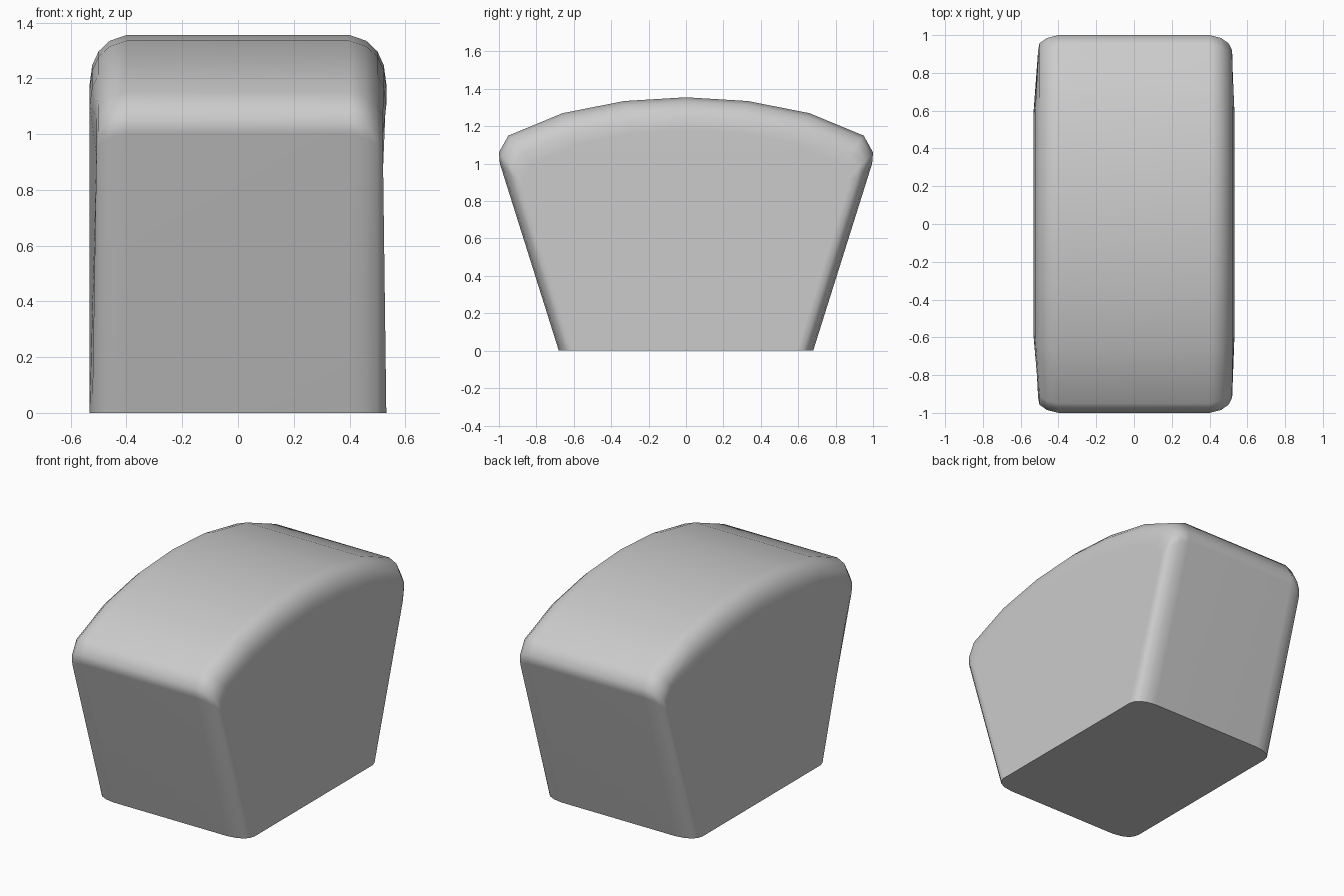
import bpy, bmesh

cube = bpy.data.objects.get("Cube")
if cube:
    bpy.data.objects.remove(cube, do_unlink=True)

# Stone colour
stone = bpy.data.materials.new("stone grey")
stone.use_nodes = True
grey = (0.6, 0.6, 0.6, 1)
stone.diffuse_color = grey
stone.node_tree.nodes["Principled BSDF"].inputs["Base Color"].default_value = grey

# Half of the wedge outline (y, z), from base to crown, then mirrored
half = [(0.68, 0), (0.995, 1.0), (1.0, 1.06), (0.95, 1.15), (0.66, 1.27), (0.33, 1.335)]
outline = half + [(0, 1.355)] + [(-y, z) for y, z in reversed(half)]

# Rounded side edge: distance from the middle, and outline scale
rounding = [(0.40, 1), (0.46, 0.985), (0.5, 0.957), (0.523, 0.92), (0.532, 0.87)]
sections = [(-x, s) for x, s in reversed(rounding)] + rounding


def section_x(x, y, z):
    """Pull the upper corners of the side faces in a little."""
    if abs(x) > 0.51 and abs(y) > 0.9 and z > 0.9:
        return -0.508 if x < 0 else 0.52
    return x


# Wedge block, lofted from side to side
bm = bmesh.new()
loops = [[bm.verts.new((section_x(x, y, z), y * s, z * s)) for y, z in outline]
         for x, s in sections]
for a, b in zip(loops, loops[1:]):
    for i in range(len(outline) - 1):
        bm.faces.new((a[i], a[i + 1], b[i + 1], b[i]))
bm.faces.new(loops[0])
bm.faces.new(loops[-1])
# Flat base
bm.faces.new([l[0] for l in loops] + [l[-1] for l in reversed(loops)])
bmesh.ops.recalc_face_normals(bm, faces=bm.faces)

mesh = bpy.data.meshes.new("wedge_block")
bm.to_mesh(mesh)
bm.free()
mesh.materials.append(stone)
block = bpy.data.objects.new("wedge_block", mesh)
bpy.context.collection.objects.link(block)

# Smooth shading with crisp base edges
bpy.ops.object.select_all(action='DESELECT')
block.select_set(True)
bpy.context.view_layer.objects.active = block
bpy.ops.object.shade_smooth_by_angle(angle=0.7)
weighted = block.modifiers.new("weighted_normals", 'WEIGHTED_NORMAL')
weighted.keep_sharp = True
